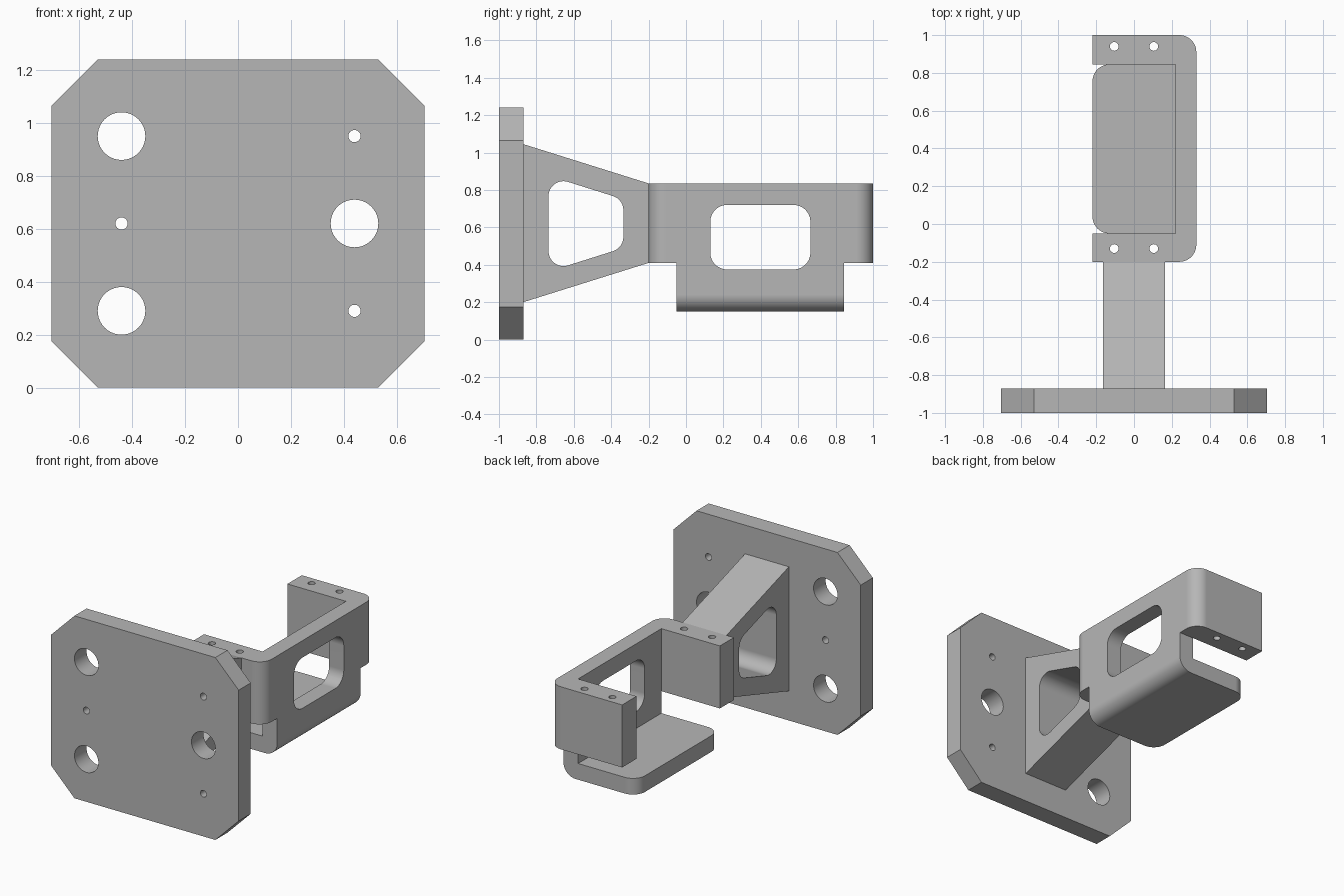
import bpy
import bmesh
import math
from mathutils import Vector, Matrix

cube = bpy.data.objects.get("Cube")
if cube:
    bpy.data.objects.remove(cube, do_unlink=True)

GREY = (0.47, 0.47, 0.47, 1)
metal = bpy.data.materials.new("plain grey")
metal.use_nodes = True
metal.diffuse_color = GREY
metal.node_tree.nodes["Principled BSDF"].inputs["Base Color"].default_value = GREY

# How a flat outline (a, b) at depth d is placed for each extrusion axis
PLACE = {
    "x": lambda a, b, d: Vector((d, a, b)),
    "y": lambda a, b, d: Vector((a, d, b)),
    "z": lambda a, b, d: Vector((a, b, d)),
}


def rounded(corners, steps=12):
    """Outline from (a, b) or (a, b, radius) corners."""
    out = []
    for i, corner in enumerate(corners):
        p = Vector(corner[:2])
        if len(corner) == 2:
            out.append(p)
            continue
        r = corner[2]
        u = (Vector(corners[i - 1][:2]) - p).normalized()
        v = (Vector(corners[(i + 1) % len(corners)][:2]) - p).normalized()
        half = u.angle(v) / 2
        centre = p + (u + v).normalized() * (r / math.sin(half))
        start = p + u * (r / math.tan(half)) - centre
        sweep = math.pi - 2 * half
        if u.x * v.y - u.y * v.x > 0:
            sweep = -sweep
        out += [centre + Matrix.Rotation(sweep * k / steps, 2) @ start
                for k in range(steps + 1)]
    return out


def circle(a, b, r, n=40):
    return [Vector((a + r * math.cos(math.tau * k / n),
                    b + r * math.sin(math.tau * k / n))) for k in range(n)]


def prism(name, axis, near, far, outline, holes=()):
    """Extrude an outline with holes along an axis."""
    bm = bmesh.new()
    place = PLACE[axis]
    edges = []
    for loop in [outline, *holes]:
        verts = [bm.verts.new(place(p[0], p[1], near)) for p in loop]
        edges += [bm.edges.new((verts[i - 1], verts[i])) for i in range(len(verts))]
    bmesh.ops.triangle_fill(bm, use_beauty=True, edges=edges)
    ext = bmesh.ops.extrude_face_region(bm, geom=bm.faces[:], use_keep_orig=True)
    moved = [g for g in ext["geom"] if isinstance(g, bmesh.types.BMVert)]
    bmesh.ops.translate(bm, verts=moved, vec=place(0, 0, far - near))
    bmesh.ops.dissolve_limit(bm, angle_limit=0.002, verts=bm.verts[:], edges=bm.edges[:])
    bmesh.ops.recalc_face_normals(bm, faces=bm.faces[:])
    mesh = bpy.data.meshes.new(name)
    bm.to_mesh(mesh)
    bm.free()
    mesh.materials.append(metal)
    obj = bpy.data.objects.new(name, mesh)
    bpy.context.collection.objects.link(obj)
    return obj


def combine(obj, tool, operation):
    """Apply a boolean and drop the tool object."""
    mod = obj.modifiers.new(operation, "BOOLEAN")
    mod.operation, mod.object, mod.solver = operation, tool, "EXACT"
    graph = bpy.context.evaluated_depsgraph_get()
    mesh = bpy.data.meshes.new_from_object(obj.evaluated_get(graph))
    obj.modifiers.clear()
    obj.data = mesh
    bpy.data.objects.remove(tool, do_unlink=True)


def finish(obj):
    obj.data.shade_smooth()
    obj.data.set_sharp_from_angle(angle=math.radians(30))
    mod = obj.modifiers.new("even shading", "WEIGHTED_NORMAL")
    mod.keep_sharp = True


# Mounting plate with cut corners, three large and three small holes
W, H, CUT = 0.705, 1.24, 0.175
plate_outline = [(-W + CUT, 0), (W - CUT, 0), (W, CUT), (W, H - CUT),
                 (W - CUT, H), (-W + CUT, H), (-W, H - CUT), (-W, CUT)]
plate_holes = []
for row, z in enumerate((0.29, 0.62, 0.95)):
    side = 0.44 if row == 1 else -0.44
    plate_holes += [circle(side, z, 0.09), circle(-side, z, 0.023)]
plate = prism("mounting_plate", "y", -1, -0.87, plate_outline, plate_holes)

# Tapered arm with a rounded opening
arm_window = rounded([(-0.735, 0.364, 0.08), (-0.335, 0.49, 0.08),
                      (-0.335, 0.75, 0.08), (-0.735, 0.876, 0.08)])
arm = prism("tapered_arm", "x", -0.165, 0.165,
            [(-0.87, 0.2), (-0.2, 0.41), (-0.2, 0.835), (-0.87, 1.045)], [arm_window])

# Upper C-shaped bracket with screw holes in its two lugs
LEFT, INNER, OUTER = -0.22, 0.22, 0.33
Y0, Y1, TOP = -0.05, 0.845, 0.835
bracket = prism("bracket", "z", 0.41, TOP, rounded([
    (LEFT, -0.2), (OUTER, -0.2, 0.09), (OUTER, 1, 0.09), (LEFT, 1),
    (LEFT, Y1), (INNER, Y1), (INNER, Y0), (LEFT, Y0)]),
    [circle(x, y, 0.023, 24) for x in (-0.105, 0.105) for y in (-0.13, 0.94)])

# Wall that bends into the bottom shelf, with rounded free corners
shelf = prism("shelf", "y", Y0, Y1, rounded([
    (LEFT, 0.15), (OUTER, 0.15, 0.09), (OUTER, TOP), (INNER, TOP),
    (INNER, 0.26), (LEFT, 0.26)]))
bm = bmesh.new()
bm.from_mesh(shelf.data)
corners = [e for e in bm.edges if all(v.co.x < LEFT + 0.01 for v in e.verts)
           and abs(e.verts[0].co.y - e.verts[1].co.y) < 0.01]
bmesh.ops.bevel(bm, geom=corners, offset=0.09, segments=12, profile=0.5,
                affect="EDGES")
bm.to_mesh(shelf.data)
bm.free()
combine(bracket, shelf, "UNION")

# Rounded window through the wall
window = prism("window_cutter", "x", 0.1, 0.45, rounded([
    (0.13, 0.375, 0.09), (0.665, 0.375, 0.09),
    (0.665, 0.72, 0.09), (0.13, 0.72, 0.09)]))
window.hide_render = True
combine(bracket, window, "DIFFERENCE")

for part in (plate, arm, bracket):
    finish(part)
